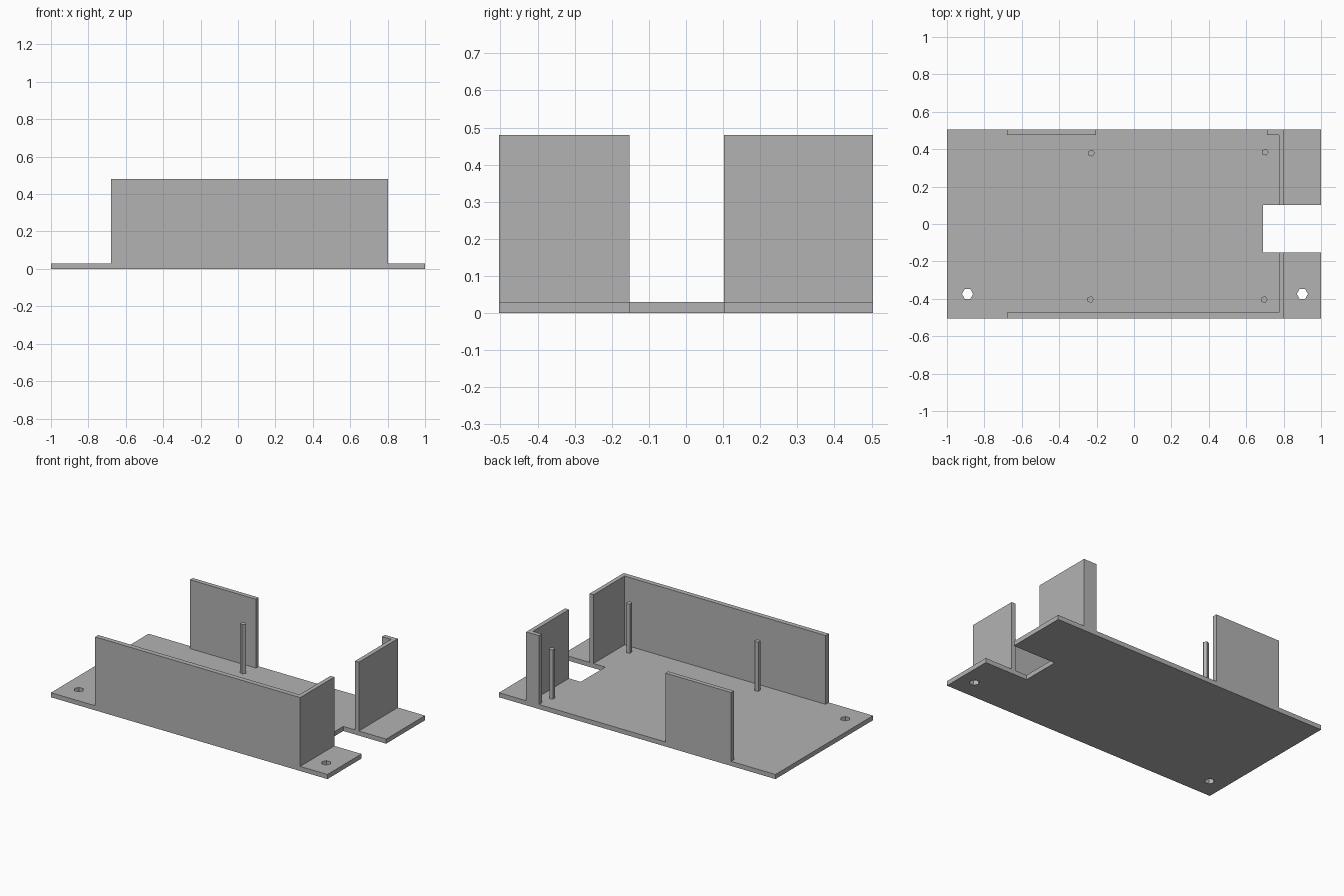
import bpy
from math import cos, sin, tau

cube = bpy.data.objects.get("Cube")
if cube:
    bpy.data.objects.remove(cube, do_unlink=True)

# Single plastic colour
grey = bpy.data.materials.new("light_grey")
grey.use_nodes = True
colour = (0.45, 0.45, 0.45, 1)
grey.diffuse_color = colour
grey.node_tree.nodes["Principled BSDF"].inputs["Base Color"].default_value = colour

DEPTH = 0.504      # half the plate depth
FLOOR = 0.03       # plate thickness
WALL_TOP = 0.48
POST_TOP = 0.352
LEFT, RIGHT = -0.68, 0.803
INNER_X, INNER_FRONT, INNER_BACK = 0.775, -0.472, 0.475
NOTCH_X, NOTCH_FRONT, NOTCH_BACK = 0.69, -0.152, 0.102


def ring(x, y, radius, sides):
    return [(x + radius * cos(tau * i / sides), y + radius * sin(tau * i / sides))
            for i in range(sides)]


def extrude(name, outlines, bottom, top):
    """Filled outline (later outlines are holes) extruded from bottom to top."""
    curve = bpy.data.curves.new(name, "CURVE")
    curve.dimensions = "2D"
    curve.fill_mode = "BOTH"
    curve.extrude = (top - bottom) / 2
    for outline in outlines:
        spline = curve.splines.new("POLY")
        spline.points.add(len(outline) - 1)
        for point, (x, y) in zip(spline.points, outline):
            point.co = (x, y, 0, 1)
        spline.use_cyclic_u = True
    curve.materials.append(grey)
    obj = bpy.data.objects.new(name, curve)
    obj.location.z = (top + bottom) / 2
    bpy.context.collection.objects.link(obj)
    bpy.ops.object.select_all(action="DESELECT")
    obj.select_set(True)
    bpy.context.view_layer.objects.active = obj
    bpy.ops.object.convert(target="MESH")
    bpy.ops.object.shade_flat()


# Base plate with cable notch and two screw holes
plate = [(-1, -DEPTH), (1, -DEPTH), (1, NOTCH_FRONT), (NOTCH_X, NOTCH_FRONT),
         (NOTCH_X, NOTCH_BACK), (1, NOTCH_BACK), (1, DEPTH), (-1, DEPTH)]
holes = [ring(x, -0.374, 0.03, 6) for x in (-0.89, 0.90)]
extrude("base_plate", [plate] + holes, 0, FLOOR)

# Upright walls
walls = {
    "front_corner_wall": [(LEFT, -DEPTH), (RIGHT, -DEPTH), (RIGHT, NOTCH_FRONT),
                          (INNER_X, NOTCH_FRONT), (INNER_X, INNER_FRONT),
                          (LEFT, INNER_FRONT)],
    "back_corner_wall": [(RIGHT, NOTCH_BACK), (RIGHT, DEPTH), (0.71, DEPTH),
                         (0.71, INNER_BACK), (INNER_X, INNER_BACK),
                         (INNER_X, NOTCH_BACK)],
    "back_wall": [(LEFT, INNER_BACK), (-0.203, INNER_BACK),
                  (-0.203, DEPTH), (LEFT, DEPTH)],
}
for name, outline in walls.items():
    extrude(name, [outline], FLOOR, WALL_TOP)

# Locating posts
posts = {"back_right_post": (-0.228, 0.379), "back_left_post": (0.701, 0.384),
         "front_right_post": (-0.233, -0.404), "front_left_post": (0.696, -0.404)}
for name, (x, y) in posts.items():
    extrude(name, [ring(x, y, 0.019, 5)], FLOOR, POST_TOP)
